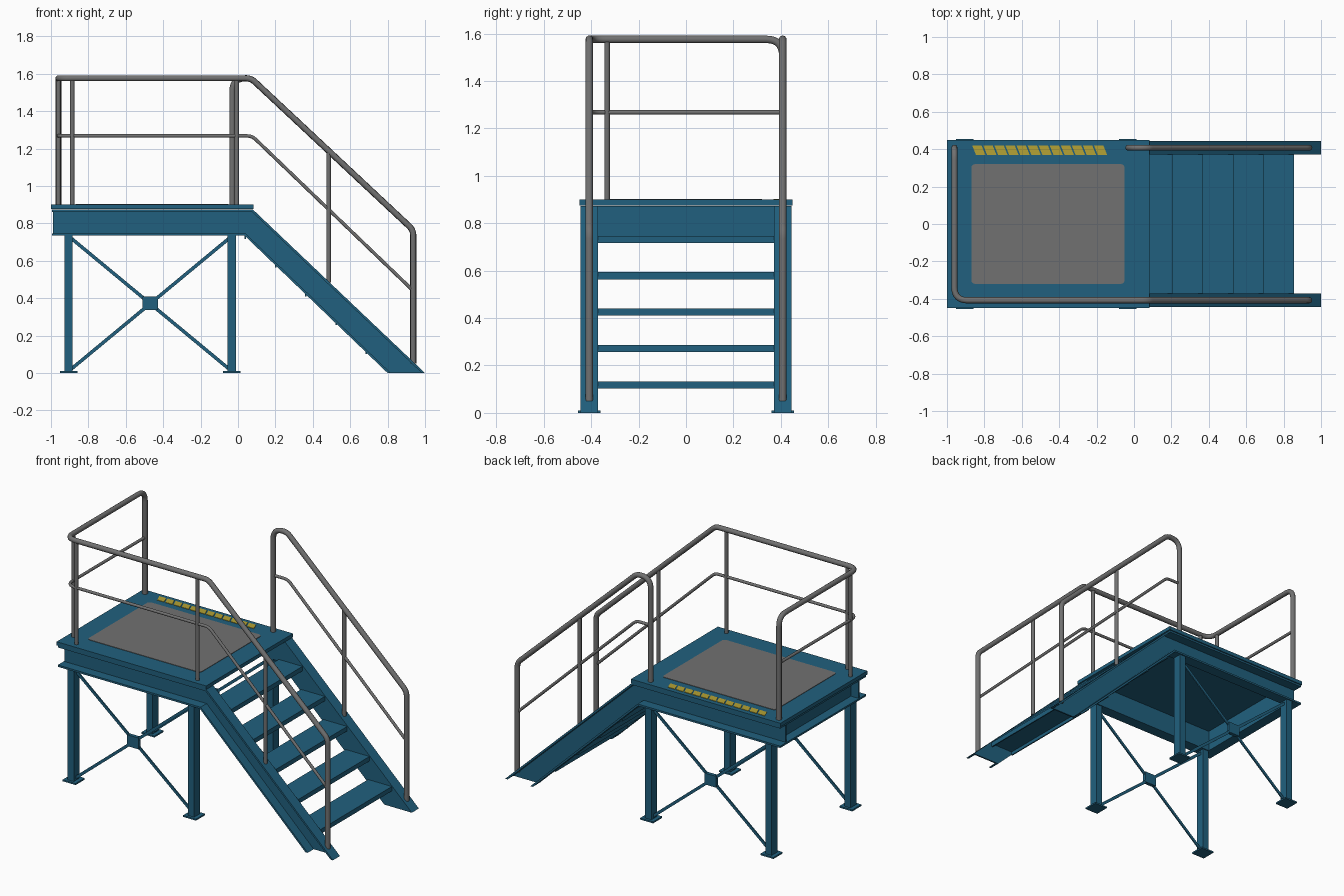
import bpy, bmesh, math
from mathutils import Vector

if "Cube" in bpy.data.objects:
    bpy.data.objects.remove(bpy.data.objects["Cube"])


def material(name, rgb):
    m = bpy.data.materials.new(name)
    m.diffuse_color = (*rgb, 1)
    m.use_nodes = True
    m.node_tree.nodes["Principled BSDF"].inputs["Base Color"].default_value = m.diffuse_color
    return m


BLUE = material("blue_paint", (0.015, 0.118, 0.21))
GREY = material("grey_steel", (0.165, 0.165, 0.165))
YELLOW = material("yellow_marking", (0.46, 0.36, 0.035))


def add_mesh(name, bm, mat):
    bmesh.ops.recalc_face_normals(bm, faces=bm.faces)
    me = bpy.data.meshes.new(name)
    bm.to_mesh(me)
    bm.free()
    me.materials.append(mat)
    ob = bpy.data.objects.new(name, me)
    bpy.context.collection.objects.link(ob)
    return ob


def prism(name, polys, mat):
    """Join of extruded polygons: each is (points, extrusion vector)."""
    bm = bmesh.new()
    for pts, vec in polys:
        face = bm.faces.new([bm.verts.new(p) for p in pts])
        ext = bmesh.ops.extrude_face_region(bm, geom=[face], use_keep_orig=True)
        vs = [g for g in ext["geom"] if isinstance(g, bmesh.types.BMVert)]
        bmesh.ops.translate(bm, verts=vs, vec=vec)
    return add_mesh(name, bm, mat)


def block(x0, x1, y0, y1, z0, z1):
    return ([(x0, y0, z0), (x1, y0, z0), (x1, y1, z0), (x0, y1, z0)], (0, 0, z1 - z0))


def side(pts, y0, y1):
    """Side-view (x, z) polygon extruded along y."""
    return ([(x, y0, z) for x, z in pts], (0, y1 - y0, 0))


def fillet(pts, r):
    """Round the inner corners of a path."""
    pts = [Vector(p) for p in pts]
    out = [pts[0]]
    for a, b, c in zip(pts, pts[1:], pts[2:]):
        u, v = (a - b).normalized(), (c - b).normalized()
        d = r * math.tan((math.pi - u.angle(v)) / 2)
        p, q = b + u * d, b + v * d
        for i in range(9):
            t = i / 8
            out.append(p * (1 - t) ** 2 + b * 2 * t * (1 - t) + q * t * t)
    return out + [pts[-1]]


def tube(name, pts, radius, bend=0.05):
    cu = bpy.data.curves.new(name, "CURVE")
    cu.dimensions = "3D"
    cu.bevel_depth = radius
    cu.bevel_resolution = 3
    cu.use_fill_caps = True
    path = fillet(pts, bend)
    sp = cu.splines.new("POLY")
    sp.points.add(len(path) - 1)
    for p, co in zip(sp.points, path):
        p.co = (*co, 1)
    tmp = bpy.data.objects.new(name + "_path", cu)
    bpy.context.collection.objects.link(tmp)
    me = bpy.data.meshes.new_from_object(tmp.evaluated_get(bpy.context.evaluated_depsgraph_get()))
    bpy.data.objects.remove(tmp)
    me.materials.clear()
    me.materials.append(GREY)
    ob = bpy.data.objects.new(name, me)
    bpy.context.collection.objects.link(ob)
    bpy.ops.object.select_all(action="DESELECT")
    ob.select_set(True)
    bpy.context.view_layer.objects.active = ob
    bpy.ops.object.shade_smooth_by_angle(angle=math.radians(50))
    return ob


# Deck plate and grey anti-slip pad
prism("deck_plate", [block(-1, 0.084, -0.45, 0.45, 0.876, 0.9)], BLUE)
pad = []
for cx, cy, a0 in ((-0.07, 0.30, 0), (-0.85, 0.30, 90), (-0.85, -0.30, 180), (-0.07, -0.30, 270)):
    for i in range(5):
        a = math.radians(a0 + i * 22.5)
        pad.append((cx + 0.02 * math.cos(a), cy + 0.02 * math.sin(a), 0.899))
prism("deck_grip_pad", [(pad, (0, 0, 0.004))], GREY)

# Hazard strip made of slanted yellow plates
n, x0, x1 = 12, -0.865, -0.135
w = (x1 - x0 - 0.02) / n
prism("hazard_strip", [([(x0 + i * w + 0.02, 0.37, 0.899), (x0 + (i + 0.85) * w + 0.02, 0.37, 0.899),
                         (x0 + (i + 0.85) * w, 0.42, 0.899), (x0 + i * w, 0.42, 0.899)],
                        (0, 0, 0.004)) for i in range(n)], YELLOW)

# Bent side channels, opening outwards, running from platform to floor
top = [(-0.99, 0.874), (0.08, 0.874), (1.0, 0)]
top_in = [(0.983, 0), (0.075, 0.862), (-0.99, 0.862)]
low = [(0.80, 0), (0.035, 0.735), (-0.99, 0.735)]
low_in = [(-0.99, 0.747), (0.04, 0.747), (0.817, 0)]
for s, tag in ((-1, "front"), (1, "back")):
    prism(tag + "_stringer_channel", [side(top + low, s * 0.372, s * 0.382),
                                      side(top + top_in, s * 0.372, s * 0.445),
                                      side(low + low_in, s * 0.372, s * 0.445)], BLUE)

# End channel under the deck
prism("end_channel", [block(-0.935, -0.925, -0.375, 0.375, 0.735, 0.874),
                      block(-0.995, -0.925, -0.445, 0.445, 0.735, 0.747),
                      block(-0.995, -0.925, -0.445, 0.445, 0.862, 0.874)], BLUE)

# Stair treads with folded front and rear lips
for i in range(5):
    x, z = 0.855 - 0.162 * i, 0.133 + 0.1535 * i
    prism(f"stair_tread_{i + 1}", [block(x - 0.172, x, -0.374, 0.374, z - 0.008, z),
                                   block(x - 0.008, x, -0.374, 0.374, z - 0.03, z),
                                   block(x - 0.172, x - 0.164, -0.374, 0.374, z - 0.03, z)], BLUE)

# Legs, foot plates and cross bracing
LX = (-0.906, -0.033)
for s, tag in ((-1, "front"), (1, "back")):
    y = s * 0.408
    for x, end in zip(LX, ("left", "right")):
        prism(f"{tag}_{end}_leg", [block(x - 0.022, x + 0.022, y - 0.03, y + 0.03, 0.008, 0.737)], BLUE)
        prism(f"{tag}_{end}_foot_plate", [block(x - 0.047, x + 0.047, y - 0.047, y + 0.047, 0, 0.01)], BLUE)
    xa, xb, h = LX[0] + 0.015, LX[1] - 0.015, 0.012
    prism(tag + "_cross_brace", [
        side([(xa, 0.01), (xa, 0.01 + 2 * h), (xb, 0.732), (xb, 0.732 - 2 * h)], y - 0.008, y),
        side([(xa, 0.732), (xa, 0.732 - 2 * h), (xb, 0.01), (xb, 0.01 + 2 * h)], y, y + 0.008)], BLUE)
    prism(tag + "_brace_plate", [block(-0.511, -0.428, y - 0.012, y + 0.012, 0.336, 0.41)], BLUE)

# Front handrail wraps round the platform end; the back one starts at the stairs
R, RM, RP, Y, X = 0.0165, 0.0095, 0.0125, 0.408, -0.96
TOP, MID = 1.576, 1.268


def stair_part(y):
    return [(0.07, y, TOP), (0.937, y, 0.765), (0.937, y, 0.05)]


tube("front_top_rail", [(X, Y, 0.9), (X, Y, TOP), (X, -Y, TOP)] + stair_part(-Y), R, 0.07)
tube("back_top_rail", [(-0.03, Y, 0.9), (-0.03, Y, TOP)] + stair_part(Y), R, 0.07)
tube("front_mid_rail", [(X, Y, MID), (X, -Y, MID), (0.075, -Y, MID), (0.937, -Y, 0.44)], RM, 0.07)
tube("back_mid_rail", [(-0.03, Y, MID), (0.075, Y, MID), (0.937, Y, 0.44)], RM, 0.07)

# Straight rail posts
for name, x, y, z0, z1 in (("end_post", X, -0.333, 0.9, TOP),
                           ("front_left_post", -0.886, -Y, 0.9, TOP),
                           ("front_right_post", -0.007, -Y, 0.9, TOP),
                           ("front_stair_post", 0.485, -Y, 0.485, 1.185),
                           ("back_stair_post", 0.485, Y, 0.485, 1.185)):
    tube(name, [(x, y, z0), (x, y, z1)], RP)
